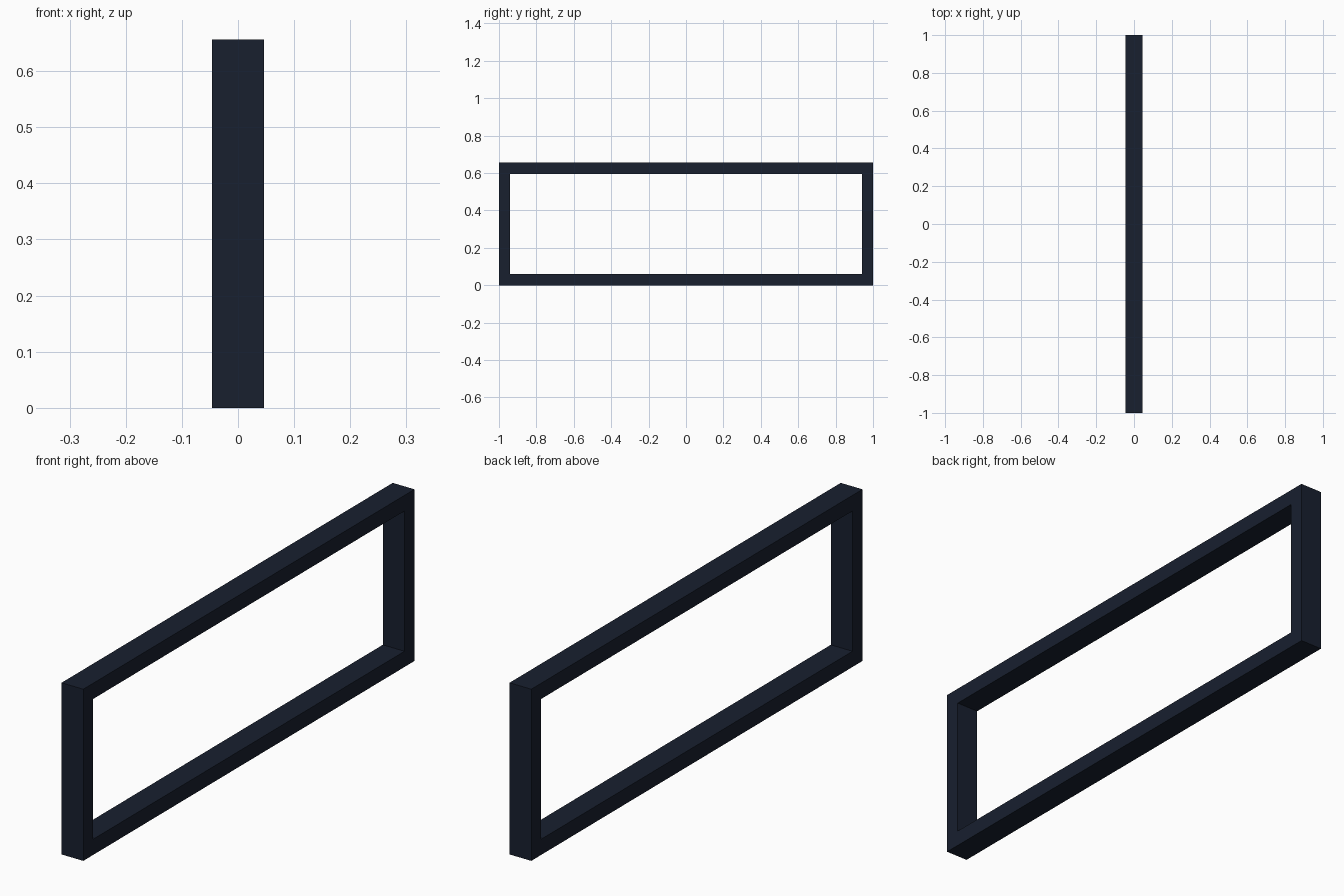
import bpy, bmesh

if "Cube" in bpy.data.objects:
    bpy.data.objects.remove(bpy.data.objects["Cube"])

DEPTH, LENGTH, HEIGHT, BORDER = 0.092, 2.0, 0.656, 0.06

# Rectangular outline in the YZ plane, inset by a margin
def outline(bm, x, inset):
    y, lo, hi = LENGTH / 2 - inset, inset, HEIGHT - inset
    return [bm.verts.new((x, a, b)) for a, b in ((-y, lo), (y, lo), (y, hi), (-y, hi))]

# Frame: four loops of corners, joined round the ring section
bm = bmesh.new()
h = DEPTH / 2
loops = [outline(bm, h, 0), outline(bm, h, BORDER),
         outline(bm, -h, BORDER), outline(bm, -h, 0)]
for i in range(4):
    a, b = loops[i], loops[(i + 1) % 4]
    for j in range(4):
        k = (j + 1) % 4
        bm.faces.new((a[j], a[k], b[k], b[j]))
bmesh.ops.recalc_face_normals(bm, faces=bm.faces)

mesh = bpy.data.meshes.new("rectangular_frame")
bm.to_mesh(mesh)
bm.free()
frame = bpy.data.objects.new("rectangular_frame", mesh)
bpy.context.collection.objects.link(frame)

# Dark navy finish
mat = bpy.data.materials.new("dark_navy")
mat.diffuse_color = (0.009, 0.014, 0.028, 1)
mat.use_nodes = True
mat.node_tree.nodes["Principled BSDF"].inputs["Base Color"].default_value = mat.diffuse_color
mesh.materials.append(mat)
